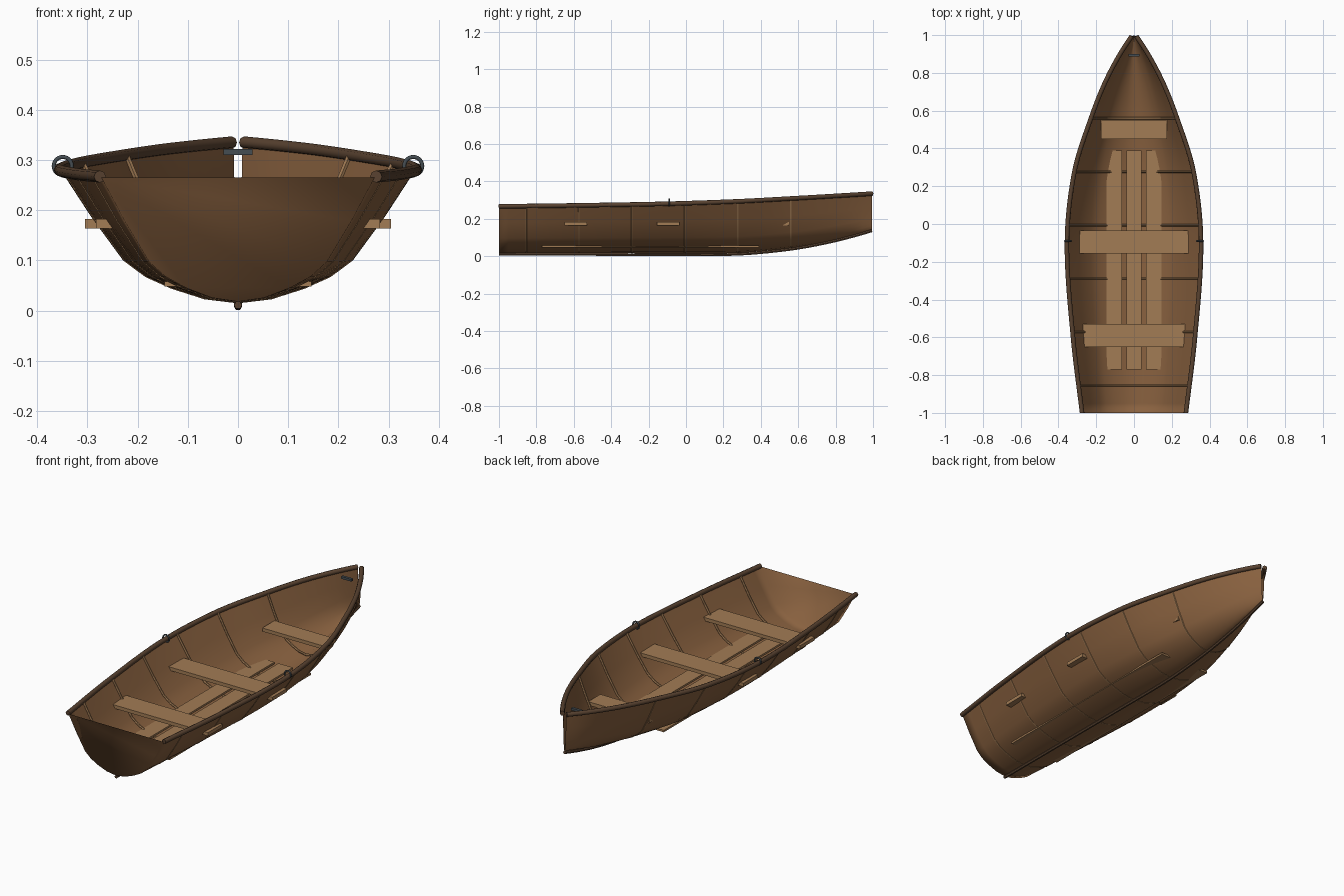
import bpy, bmesh, math
from mathutils import Vector

if "Cube" in bpy.data.objects:
    bpy.data.objects.remove(bpy.data.objects["Cube"], do_unlink=True)


def material(name, rgb, rough=0.7, metal=0.0):
    m = bpy.data.materials.new(name)
    m.use_nodes = True
    m.diffuse_color = (*rgb, 1)
    node = m.node_tree.nodes["Principled BSDF"]
    node.inputs["Base Color"].default_value = (*rgb, 1)
    node.inputs["Roughness"].default_value = rough
    node.inputs["Metallic"].default_value = metal
    return m


HULL = material("hull_wood", (0.25, 0.12, 0.05))
PLANK = material("plank_wood", (0.36, 0.2, 0.09))
TRIM = material("dark_trim", (0.1, 0.055, 0.03))
METAL = material("iron", (0.06, 0.075, 0.085), 0.5)

# Stations along the boat: y, half width, sheer height, keel height
STATIONS = [
    (-1.0, 0.272, 0.265, 0.018), (-0.6, 0.32, 0.27, 0.017),
    (-0.1, 0.352, 0.279, 0.016), (0.28, 0.312, 0.292, 0.018),
    (0.56, 0.225, 0.307, 0.044), (0.75, 0.15, 0.318, 0.078),
    (0.9, 0.071, 0.327, 0.115), (0.995, 0.009, 0.333, 0.143),
]
# Half section from keel to sheer, as fractions of width and height
SECTION = [(0, 0), (0.19, 0.03), (0.38, 0.11), (0.53, 0.2),
           (0.65, 0.32), (0.83, 0.65), (1, 1)]


def station(y):
    """Smoothly interpolated half width, sheer and keel at y."""
    s, n = STATIONS, len(STATIONS)
    i = max(k for k in range(n - 1) if s[k][0] <= y or k == 0)
    a, b = s[i], s[i + 1]
    p, q = s[max(i - 1, 0)], s[min(i + 2, n - 1)]
    h = b[0] - a[0]
    t = (y - a[0]) / h
    out = []
    for c in (1, 2, 3):
        m0 = (b[c] - p[c]) / (b[0] - p[0]) * h
        m1 = (q[c] - a[c]) / (q[0] - a[0]) * h
        out.append((2*t**3 - 3*t**2 + 1) * a[c] + (t**3 - 2*t**2 + t) * m0
                   + (3*t**2 - 2*t**3) * b[c] + (t**3 - t**2) * m1)
    return out


def section(y, inset=0.0):
    """Points across the hull from one sheer to the other."""
    w, top, keel = station(y)
    half = [(f * (w - inset), keel + inset + g * (top - keel - inset))
            for f, g in SECTION]
    return ([Vector((-x, y, z)) for x, z in reversed(half[1:])]
            + [Vector((x, y, z)) for x, z in half])


def finish(name, mesh, mat, angle=None):
    ob = bpy.data.objects.new(name, mesh)
    bpy.context.collection.objects.link(ob)
    mesh.materials.clear()
    mesh.materials.append(mat)
    if angle:
        bpy.ops.object.select_all(action="DESELECT")
        ob.select_set(True)
        bpy.context.view_layer.objects.active = ob
        bpy.ops.object.shade_smooth_by_angle(angle=math.radians(angle))
    return ob


def tube(name, points, radius, mat, resolution=2):
    cu = bpy.data.curves.new(name + "_path", "CURVE")
    cu.dimensions = "3D"
    cu.bevel_depth, cu.bevel_resolution = radius, resolution
    cu.use_fill_caps = True
    sp = cu.splines.new("POLY")
    sp.points.add(len(points) - 1)
    for p, co in zip(sp.points, points):
        p.co = (*co, 1)
    path = bpy.data.objects.new(name + "_path", cu)
    bpy.context.collection.objects.link(path)
    dg = bpy.context.evaluated_depsgraph_get()
    mesh = bpy.data.meshes.new_from_object(path.evaluated_get(dg))
    bpy.data.objects.remove(path, do_unlink=True)
    return finish(name, mesh, mat, 50)


def box(name, center, size, mat):
    bm = bmesh.new()
    bmesh.ops.create_cube(bm, size=1)
    for v in bm.verts:
        v.co = Vector(center) + Vector(a * b for a, b in zip(v.co, size))
    mesh = bpy.data.meshes.new(name)
    bm.to_mesh(mesh)
    bm.free()
    return finish(name, mesh, mat)


# Hull shell lofted through the stations, closed by a flat transom
START, END, STEPS = STATIONS[0][0], STATIONS[-1][0], 40
ys = [START + (END - START) * i / STEPS for i in range(STEPS + 1)]
bm = bmesh.new()
rows = [[bm.verts.new(p) for p in section(y)] for y in ys]
for r0, r1 in zip(rows, rows[1:]):
    for i in range(len(r0) - 1):
        bm.faces.new((r0[i], r0[i + 1], r1[i + 1], r1[i]))
bm.faces.new(list(reversed(rows[0])))
bmesh.ops.recalc_face_normals(bm, faces=bm.faces)
hull_mesh = bpy.data.meshes.new("hull")
bm.to_mesh(hull_mesh)
bm.free()
finish("hull", hull_mesh, HULL, 180)

# Keel and gunwales
tube("keel", [(0, y, station(y)[2] - 0.007) for y in ys], 0.008, TRIM, 1)
for side, sx in (("left", 1), ("right", -1)):
    rail = []
    for y in ys:
        w, top, _ = station(y)
        rail.append((sx * (w + 0.003), y, top + 0.002))
    tube(side + "_gunwale", rail, 0.012, TRIM)

# Ribs following the inside of the hull
for i in range(6):
    y = -0.855 + 0.283 * i
    tube(f"rib_{i + 1}", section(y, 0.004), 0.006, PLANK, 1)

# Floorboards
for name, x in (("right", -0.105), ("middle", 0), ("left", 0.105)):
    box(name + "_floorboard", (x, -0.19, 0.053), (0.082, 1.16, 0.01), PLANK)

# Benches
for name, y, half, depth in (("bow_bench", 0.5, 0.176, 0.1),
                             ("middle_bench", -0.095, 0.305, 0.12),
                             ("stern_bench", -0.59, 0.283, 0.12)):
    box(name, (0, y, 0.173), (2 * half, depth, 0.018), PLANK)

# Oarlock rings standing on the gunwales
for side, sx in (("left", 1), ("right", -1)):
    bpy.ops.mesh.primitive_torus_add(
        major_radius=0.018, minor_radius=0.004, major_segments=24,
        minor_segments=8, location=(sx * 0.349, -0.09, 0.288),
        rotation=(math.pi / 2, 0, 0))
    ring = bpy.context.object
    ring.name = side + "_oarlock"
    ring.data.materials.append(METAL)
    bpy.ops.object.shade_smooth()

# Mooring bar at the bow
box("bow_bar", (0, 0.893, 0.316), (0.058, 0.014, 0.012), METAL)
